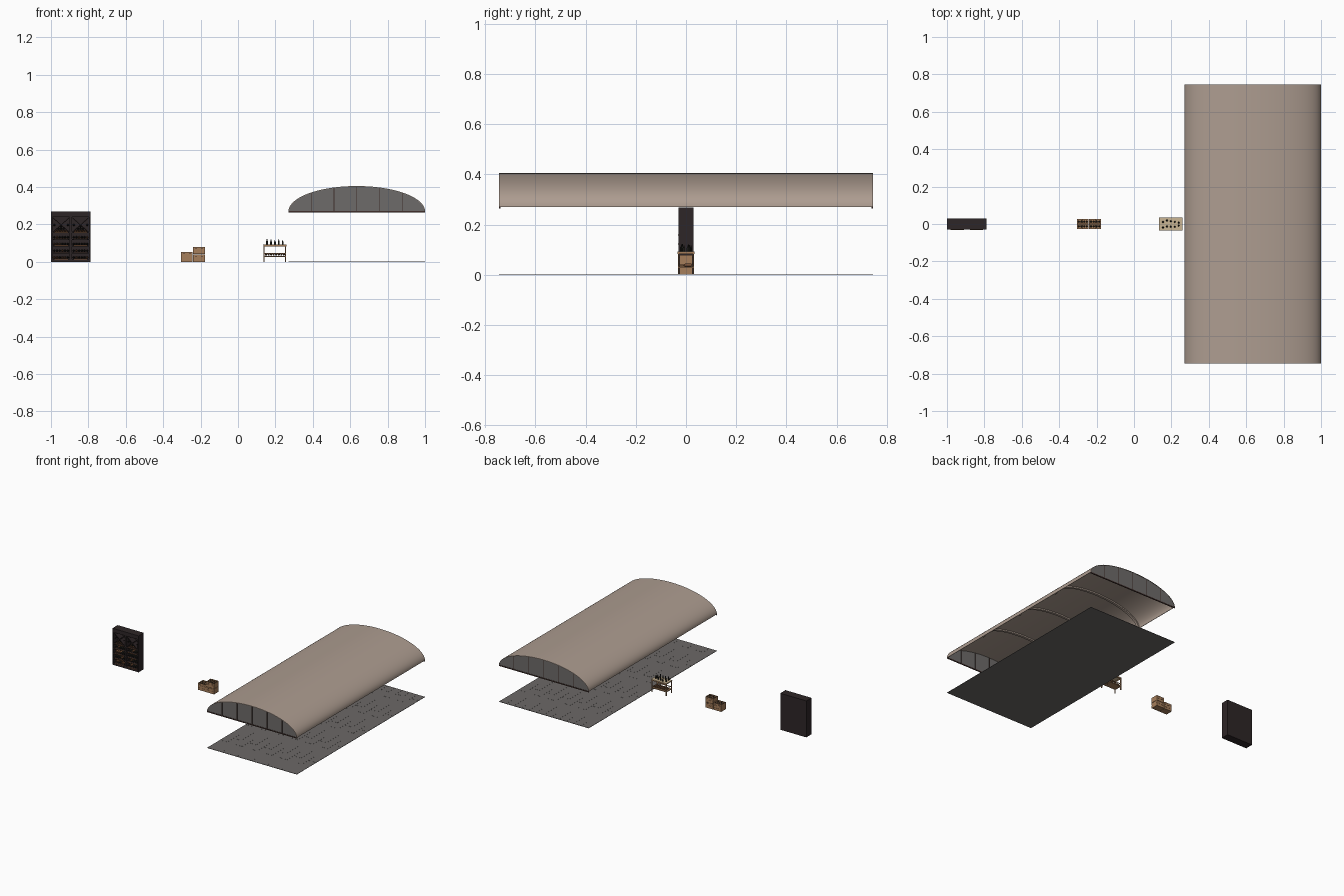
import bpy, bmesh, math, random
from mathutils import Matrix, Vector

random.seed(4)
if "Cube" in bpy.data.objects:
    bpy.data.objects.remove(bpy.data.objects["Cube"])


def material(name, r, g, b):
    m = bpy.data.materials.new(name)
    m.use_nodes = True
    m.diffuse_color = (r, g, b, 1)
    m.node_tree.nodes["Principled BSDF"].inputs["Base Color"].default_value = (r, g, b, 1)
    return m


PLASTER = material("warm plaster", 0.42, 0.335, 0.28)
STONE = material("grey stone", 0.15, 0.14, 0.135)
PANEL = material("grey end panel", 0.155, 0.147, 0.142)
BEAM = material("dark red brown beam", 0.05, 0.027, 0.023)
CABINET = material("black brown wood", 0.027, 0.019, 0.02)
CRATE = material("tan crate wood", 0.38, 0.21, 0.105)
TABLE = material("pale table wood", 0.6, 0.47, 0.3)
BOTTLE = material("dark bottle", 0.015, 0.015, 0.012)
AMBER = material("amber brown", 0.19, 0.085, 0.04)


def finish(name, bm, mat, smooth=False):
    bmesh.ops.recalc_face_normals(bm, faces=bm.faces)
    mesh = bpy.data.meshes.new(name)
    bm.to_mesh(mesh)
    bm.free()
    mesh.materials.append(mat)
    ob = bpy.data.objects.new(name, mesh)
    bpy.context.collection.objects.link(ob)
    if smooth:
        bpy.ops.object.select_all(action="DESELECT")
        ob.select_set(True)
        bpy.context.view_layer.objects.active = ob
        bpy.ops.object.shade_smooth_by_angle(angle=math.radians(50))
    return ob


def box(bm, x0, x1, y0, y1, z0, z1, turn=0):
    """Box between limits, optionally turned about y."""
    m = (Matrix.Translation(((x0 + x1) / 2, (y0 + y1) / 2, (z0 + z1) / 2))
         @ Matrix.Rotation(turn, 4, "Y") @ Matrix.Diagonal((x1 - x0, y1 - y0, z1 - z0, 1)))
    bmesh.ops.create_cube(bm, size=1, matrix=m)


def boxes(name, mat, limits):
    bm = bmesh.new()
    for b in limits:
        box(bm, *b)
    return finish(name, bm, mat)


def bottle(bm, base, length, radius, lying=False):
    """Lathed bottle, upright or with its neck towards the front."""
    turn = Matrix.Rotation(math.pi / 2, 4, "X") if lying else Matrix()
    place = Matrix.Translation(base) @ turn
    rings = []
    for r, h in ((1, 0), (1, 0.55), (0.4, 0.72), (0.4, 1)):
        rings.append([bm.verts.new(place @ Vector((radius * r * math.cos(a), radius * r * math.sin(a), length * h)))
                      for a in (i * math.tau / 8 for i in range(8))])
    for low, high in zip(rings, rings[1:]):
        for i in range(8):
            bm.faces.new((low[i], low[i - 1], high[i - 1], high[i]))
    bm.faces.new(rings[0])
    bm.faces.new(rings[-1])


# Vaulted roof
CX, HALF, BASE, RISE, LEN = 0.635, 0.365, 0.27, 0.135, 0.745


def arch(inset, n=40):
    return [(CX - (HALF - inset) * math.cos(math.pi * i / n),
             BASE + (RISE - inset) * math.sin(math.pi * i / n)) for i in range(n + 1)]


def vault(name, mat, outer, inner, y0, y1):
    bm = bmesh.new()
    loops = [[bm.verts.new((x, y, z)) for x, z in pts]
             for y in (y0, y1) for pts in (arch(outer), arch(inner))]
    o0, i0, o1, i1 = loops
    for a, b in ((o0, o1), (i0, i1), (o0, i0), (o1, i1)):
        for k in range(len(a) - 1):
            bm.faces.new((a[k], a[k + 1], b[k + 1], b[k]))
    for k in (0, -1):
        bm.faces.new((o0[k], i0[k], i1[k], o1[k]))
    return finish(name, bm, mat, True)


vault("vault_roof", PLASTER, 0, 0.003, -LEN, LEN)
for i in range(3):
    y = (i - 1) * LEN / 2
    vault(f"vault_rib_{i + 1}", PLASTER, 0.003, 0.013, y - 0.009, y + 0.009)

# End panels with mullions and a sill beam
for side, end in ((-1, "front"), (1, "back")):
    yc = side * (LEN - 0.003)
    bm = bmesh.new()
    face = bm.faces.new([bm.verts.new((x, yc - 0.001, z)) for x, z in arch(0.003)])
    ext = bmesh.ops.extrude_face_region(bm, geom=[face])
    bmesh.ops.translate(bm, vec=(0, 0.002, 0), verts=[v for v in ext["geom"] if isinstance(v, bmesh.types.BMVert)])
    finish(end + "_end_panel", bm, PANEL)
    bars = [(CX - HALF, CX + HALF, yc - 0.003, yc + 0.003, BASE - 0.006, BASE + 0.002)]
    for i in range(-2, 3):
        x = CX + i * 0.122
        top = BASE + (RISE - 0.004) * math.sqrt(1 - ((x - CX) / HALF) ** 2)
        bars.append((x - 0.0018, x + 0.0018, yc - 0.003, yc + 0.003, BASE, top))
    boxes(end + "_mullions", BEAM, bars)

# Stone floor with a few staggered raised slabs
boxes("floor_bed", STONE, [(CX - HALF, CX + HALF, -LEN, LEN, 0, 0.002)])
slabs = []
rows, cols, gap = 12, 10, 0.0004
w, d = 2 * HALF / rows, 2 * LEN / cols
for r in range(rows):
    x = CX - HALF + r * w
    shift = d / 2 if r % 2 else 0
    for c in range(cols + (r % 2)):
        y0 = max(-LEN, -LEN + c * d - shift)
        y1 = min(LEN, -LEN + (c + 1) * d - shift)
        if (r + c) % 2:
            slabs.append((x + gap, x + w - gap, y0 + gap, y1 - gap, 0.001, 0.0026))
boxes("floor_slabs", STONE, slabs)

# Wine cabinet
X0, X1, TOP, DEEP = -1.0, -0.788, 0.268, 0.03
mid = (X0 + X1) / 2
shell = [(X0, X1, 0.022, DEEP, 0, TOP), (X0, X0 + 0.008, -DEEP, DEEP, 0, TOP),
         (X1 - 0.008, X1, -DEEP, DEEP, 0, TOP), (X0, X1, -DEEP, DEEP, TOP - 0.028, TOP),
         (X0, X1, -DEEP, DEEP, 0, 0.012), (mid - 0.006, mid + 0.006, -DEEP, DEEP, 0, TOP)]
levels = [0.012, 0.048, 0.084, 0.12, 0.156]
shell += [(X0, X1, -0.027, DEEP, z - 0.003, z + 0.002) for z in levels]
centres = [mid - 0.052, mid + 0.052]
for cx in centres:
    for turn in (-0.72, 0.72):
        shell.append((cx - 0.058, cx + 0.058, -0.026, DEEP, 0.195, 0.199, turn))
boxes("wine_cabinet", CABINET, shell)
boxes("cabinet_shelf_lips", AMBER, [(cx - 0.036, cx + 0.036, -0.031, -0.026, z + 0.001, z + 0.005)
                                    for cx in centres for z in levels])
dark, amber = bmesh.new(), bmesh.new()
for cx in centres:
    for z in levels[:-1]:
        for i in range(6):
            bottle(amber if random.random() < 0.25 else dark,
                   (cx + (i - 2.5) * 0.0145, 0.02, z + 0.011), 0.045, 0.0062, True)
    # Piled bottles within the diagonal rack
    for layer in range(3):
        for i in range(5 - 2 * layer):
            bottle(amber if layer == 0 else dark, (cx + (i - 2 + layer) * 0.0135, 0.02, 0.165 + layer * 0.012),
                   0.045, 0.0058, True)
    for dx in (-0.036, 0.036):
        bottle(dark, (cx + dx, 0.02, 0.197), 0.045, 0.006, True)
finish("cabinet_dark_bottles", dark, BOTTLE, True)
finish("cabinet_amber_bottles", amber, AMBER, True)


# Slatted bottle crates
def crate(name, x0, x1, z0, z1, filled=True):
    y, t = 0.025, 0.003
    n = max(2, round((z1 - z0) / 0.018))
    step = (z1 - z0) / n
    parts = [(x0, x1, -y, y, z0, z1 - 0.012)]
    for i in range(n):
        a, b = z0 + i * step, z0 + (i + 1) * step - 0.001
        for s in (-1, 1):
            parts.append((x0, x1, s * y - t / 2, s * y + t / 2, a, b))
        parts += [(x0, x0 + t, -y, y, a, b), (x1 - t, x1, -y, y, a, b)]
    cx = (x0 + x1) / 2
    parts += [(cx - 0.0015, cx + 0.0015, -y, y, z0, z1 - 0.002), (x0, x1, -0.0015, 0.0015, z0, z1 - 0.002)]
    boxes(name, CRATE, parts)
    if filled:
        bm = bmesh.new()
        for i in range(4):
            for s in (-1, 1):
                bottle(bm, (x0 + 0.003 + (i + 0.5) * (x1 - x0 - 0.006) / 4, s * 0.0125, z1 - 0.016), 0.015, 0.0056)
        finish(name + "_bottles", bm, BOTTLE, True)
    # Dark hand holes as thin plates front and back
    boxes(name + "_hand_holes", BEAM, [(cx + q * 0.016 - 0.005, cx + q * 0.016 + 0.005, s * 0.0268 - 0.0004,
                                        s * 0.0268 + 0.0004, z1 - 0.012, z1 - 0.009)
                                       for s in (-1, 1) for q in (-1, 1)])


crate("low_crate", -0.305, -0.242, 0, 0.053)
crate("under_crate", -0.24, -0.176, 0, 0.04, False)
crate("upper_crate", -0.24, -0.176, 0.041, 0.08)

# Tasting table with lower shelf
T0, T1, TY = 0.135, 0.26, 0.034
LEGS = (T0 + 0.005, T1 - 0.005)
boxes("table_top", TABLE, [(T0, T1, -TY, TY, 0.09, 0.093)])
boxes("table_apron", CRATE, [(T0 + 0.001, T1 - 0.001, s * 0.031 - 0.002, s * 0.031 + 0.002, 0.083, 0.09) for s in (-1, 1)]
      + [(x - 0.002, x + 0.002, -0.031, 0.031, 0.083, 0.09) for x in LEGS])
boxes("table_legs", CRATE, [(x - 0.0028, x + 0.0028, s * 0.03 - 0.0028, s * 0.03 + 0.0028, 0, 0.09)
                            for x in LEGS for s in (-1, 1)])
boxes("table_shelf", CRATE, [(T0 + 0.003, T1 - 0.003, -0.03, 0.03, 0.026, 0.032)]
      + [(T0 + 0.003, T1 - 0.003, s * 0.03 - 0.001, s * 0.03 + 0.001, 0.041, 0.047) for s in (-1, 1)])
standing, lying = bmesh.new(), bmesh.new()
for i in range(5):
    for s in (-1, 1):
        bottle(standing, (T0 + 0.02 + i * 0.021, s * 0.013 + random.uniform(-0.006, 0.006), 0.093),
               random.uniform(0.022, 0.032), 0.005)
for i in range(8):
    bottle(lying, (T0 + 0.015 + i * 0.0136, 0.022, 0.0385), 0.045, 0.006, True)
finish("table_bottles", standing, BOTTLE, True)
finish("shelf_bottles", lying, AMBER, True)
